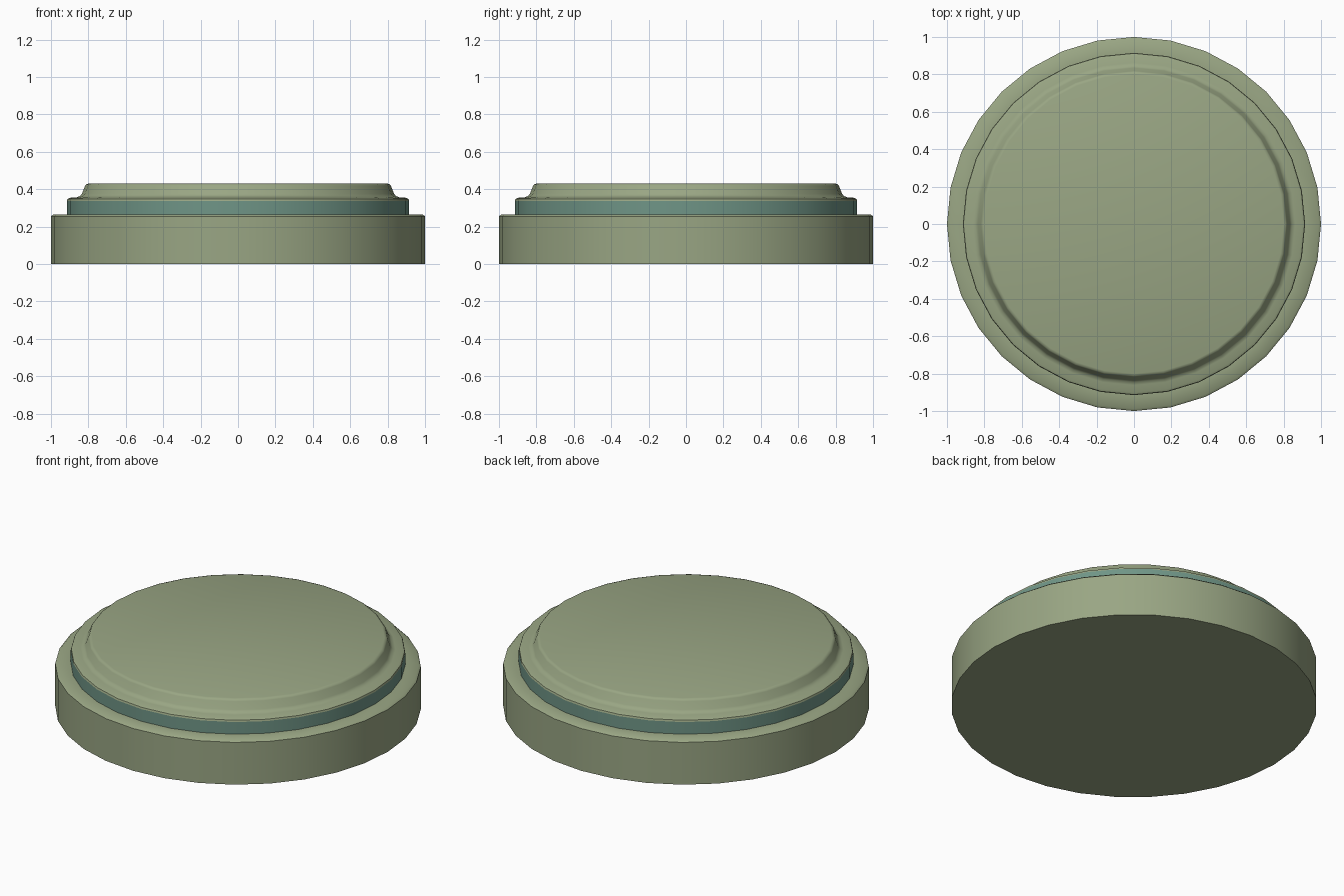
import bpy
import math

SIDES = 32

old = bpy.data.objects.get("Cube")
if old:
    bpy.data.objects.remove(old, do_unlink=True)


def make_material(name, rgb):
    mat = bpy.data.materials.new(name)
    mat.use_nodes = True
    color = (*rgb, 1)
    mat.diffuse_color = color
    mat.node_tree.nodes["Principled BSDF"].inputs["Base Color"].default_value = color
    return mat


def lathe(name, profile, mat, bottom=False, top=False):
    """Spin (radius, height) points around z, with optional end caps."""
    verts, faces = [], []
    for r, z in profile:
        for i in range(SIDES):
            a = math.tau * i / SIDES
            verts.append((r * math.cos(a), r * math.sin(a), z))
    for k in range(len(profile) - 1):
        for i in range(SIDES):
            j = (i + 1) % SIDES
            low, high = k * SIDES, (k + 1) * SIDES
            faces.append((low + i, low + j, high + j, high + i))
    if bottom:
        faces.append(tuple(reversed(range(SIDES))))
    if top:
        start = (len(profile) - 1) * SIDES
        faces.append(tuple(range(start, start + SIDES)))
    mesh = bpy.data.meshes.new(name)
    mesh.from_pydata(verts, [], faces)
    mesh.materials.append(mat)
    obj = bpy.data.objects.new(name, mesh)
    bpy.context.collection.objects.link(obj)
    bpy.ops.object.select_all(action="DESELECT")
    obj.select_set(True)
    bpy.context.view_layer.objects.active = obj
    bpy.ops.object.shade_smooth_by_angle(angle=math.radians(40))
    return obj


sage = make_material("sage green", (0.32, 0.38, 0.23))
teal = make_material("muted teal", (0.16, 0.30, 0.24))

# Wide base disc with a small chamfer and a ledge on top
lathe("base_disc", [(1, 0), (1, 0.255), (0.988, 0.265), (0.91, 0.265)],
      sage, bottom=True)

# Coloured band standing on the ledge
lathe("band", [(0.915, 0.262), (0.915, 0.338)], teal)

# Raised cap: rounded shoulder, cove and flat top
lathe("cap", [(0.915, 0.338), (0.912, 0.348), (0.9, 0.354), (0.862, 0.357),
              (0.845, 0.363), (0.835, 0.375), (0.818, 0.418),
              (0.812, 0.426), (0.8, 0.43)],
      sage, top=True)
